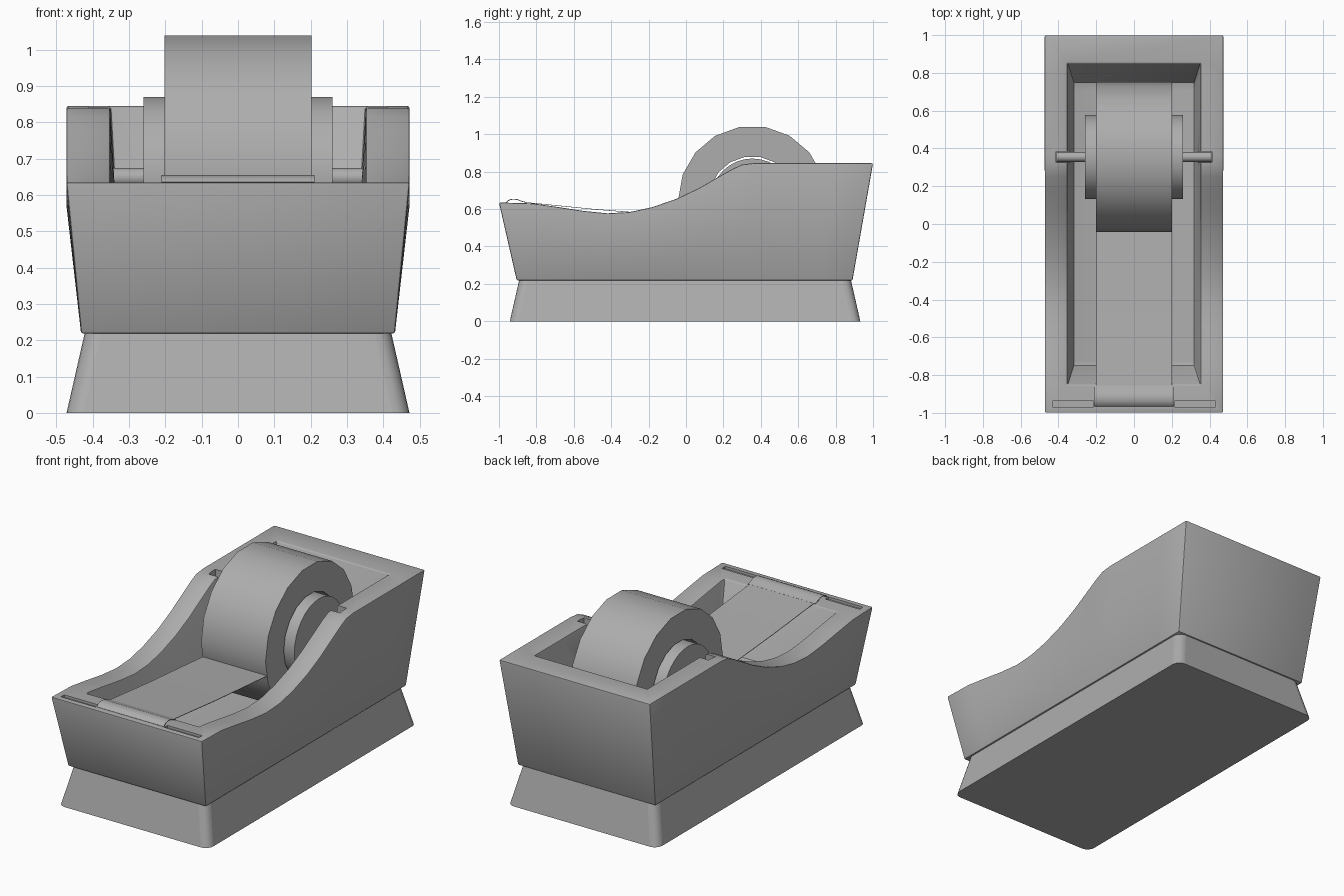
import bpy, bmesh
from math import pi, cos, sin, radians

if "Cube" in bpy.data.objects:
    bpy.data.objects.remove(bpy.data.objects["Cube"])

# One mid-grey for every part
grey = bpy.data.materials.new("mid_grey")
grey.diffuse_color = (.42, .42, .42, 1)
grey.use_nodes = True
grey.node_tree.nodes["Principled BSDF"].inputs["Base Color"].default_value = grey.diffuse_color


def make(name, verts, faces, bevel=0.0, segs=2, thick=0.0, cutters=(), angle=30):
    me = bpy.data.meshes.new(name)
    me.from_pydata(verts, [], faces)
    me.materials.append(grey)
    bm = bmesh.new()
    bm.from_mesh(me)
    bmesh.ops.recalc_face_normals(bm, faces=bm.faces)
    bm.to_mesh(me)
    bm.free()
    ob = bpy.data.objects.new(name, me)
    bpy.context.collection.objects.link(ob)
    if thick:
        ob.modifiers.new("thickness", 'SOLIDIFY').thickness = thick
    if bevel:
        m = ob.modifiers.new("bevel", 'BEVEL')
        m.width, m.segments, m.limit_method = bevel, segs, 'ANGLE'
        m.angle_limit = radians(35)
    for c in cutters:
        m = ob.modifiers.new("notch", 'BOOLEAN')
        m.operation, m.object, m.solver = 'DIFFERENCE', c, 'EXACT'
    bpy.ops.object.select_all(action='DESELECT')
    ob.select_set(True)
    bpy.context.view_layer.objects.active = ob
    if ob.modifiers:
        bpy.ops.object.convert(target='MESH')
    bpy.ops.object.shade_smooth_by_angle(angle=radians(angle))
    return ob


def box(name, x0, x1, y0, y1, z0, z1, **kw):
    v = [(x, y, z) for x in (x0, x1) for y in (y0, y1) for z in (z0, z1)]
    f = [(0, 1, 3, 2), (4, 6, 7, 5), (0, 4, 5, 1), (2, 3, 7, 6), (0, 2, 6, 4), (1, 5, 7, 3)]
    return make(name, v, f, **kw)


CY, CZ = 0.355, 0.648   # axle centre


def drum(name, half, r, n, hole=0.0):
    """Disc or ring around the x axis at the axle centre."""
    rings = [(-half, r), (half, r)] + ([(half, hole), (-half, hole)] if hole else [])
    v = [(x, CY + q * cos(2 * pi * i / n), CZ + q * sin(2 * pi * i / n))
         for x, q in rings for i in range(n)]
    k = len(rings)
    f = [(a * n + i, a * n + (i + 1) % n, (a + 1) % k * n + (i + 1) % n, (a + 1) % k * n + i)
         for a in range(k if hole else 1) for i in range(n)]
    if not hole:
        f += [tuple(range(n)), tuple(range(n, 2 * n))]
    return make(name, v, f, angle=35)


def sheet(name, half, pts, thick):
    v = [(s * half, y, z) for y, z in pts for s in (-1, 1)]
    f = [(2 * i, 2 * i + 1, 2 * i + 3, 2 * i + 2) for i in range(len(pts) - 1)]
    return make(name, v, f, thick=thick)


# Weighted foot: tapered block with rounded upright corners
foot_v = [(sx * hx, y, z) for z, hx, y0, y1 in ((0, .472, -.942, .932), (.22, .422, -.892, .882))
          for sx, y in ((-1, y0), (1, y0), (1, y1), (-1, y1))]
foot = make("foot", foot_v, [(0, 1, 2, 3), (4, 5, 6, 7)] +
            [(i, (i + 1) % 4, 4 + (i + 1) % 4, 4 + i) for i in range(4)])
bm = bmesh.new()
bm.from_mesh(foot.data)
up = [e for e in bm.edges if abs(e.verts[0].co.z - e.verts[1].co.z) > .1]
bmesh.ops.bevel(bm, geom=up, offset=.045, segments=5, profile=.5, affect='EDGES')
bm.to_mesh(foot.data)
bm.free()
bpy.ops.object.shade_smooth_by_angle(angle=radians(30))

# Cutters: axle notches in the side walls, blade grooves in the front rim
cutters = []
for s in (-1, 1):
    a, b = sorted((s * .3, s * .412))
    cutters.append(box("notch_cutter", a, b, .325, .385, .62, 1.0))
    a, b = sorted((s * .215, s * .432))
    cutters.append(box("groove_cutter", a, b, -.968, -.938, .62, .7))

# Body: hollow tray whose rim follows a side profile
rim = [(-1, .635), (-.82, .63), (-.7, .613), (-.55, .59), (-.42, .577), (-.3, .584),
       (-.18, .61), (-.05, .655), (.07, .712), (.17, .77), (.25, .815), (.3, .838),
       (.36, .845), (.6, .845), (.8, .845), (1, .845)]
verts, faces = [], []
for y, z in rim:
    yi = max(-.85, min(.85, y))
    yb = -.0075 + y * .8975
    zi = .631 if y == -1 else z
    loop = [(.432, yb, .218), (.473, y, z), (.352, yi, zi), (.32, yi * .75 / .85, .27)]
    verts += loop + [(-a, b, c) for a, b, c in reversed(loop)]
for i in range(len(rim) - 1):
    a, b = i * 8, i * 8 + 8
    faces += [(a + j, a + (j + 1) % 8, b + (j + 1) % 8, b + j) for j in range(8)]
for a in (0, len(verts) - 8):   # end walls: outside, rim, inside
    faces += [(a, a + 1, a + 6, a + 7), (a + 1, a + 2, a + 5, a + 6), (a + 2, a + 3, a + 4, a + 5)]
make("body", verts, faces, bevel=.007, cutters=cutters)
for c in cutters:
    bpy.data.objects.remove(c)

# Tape roll, hub and axle
drum("tape_roll", .202, .397, 18, hole=.234)
drum("hub", .26, .222, 32)
drum("axle", .41, .026, 16)

# Loose tape running from roll to cutter
sheet("tape_strip", .202, [(-.86, .637), (-.7, .621), (-.5, .601), (-.3, .585),
                           (-.15, .573), (-.02, .562)], .003)

# Arched plate on the front rim that the tape passes over
sheet("cutter_arch", .21, [(-.965, .635), (-.955, .645), (-.94, .652), (-.92, .655),
                           (-.9, .652), (-.88, .644), (-.855, .637)], .004)
